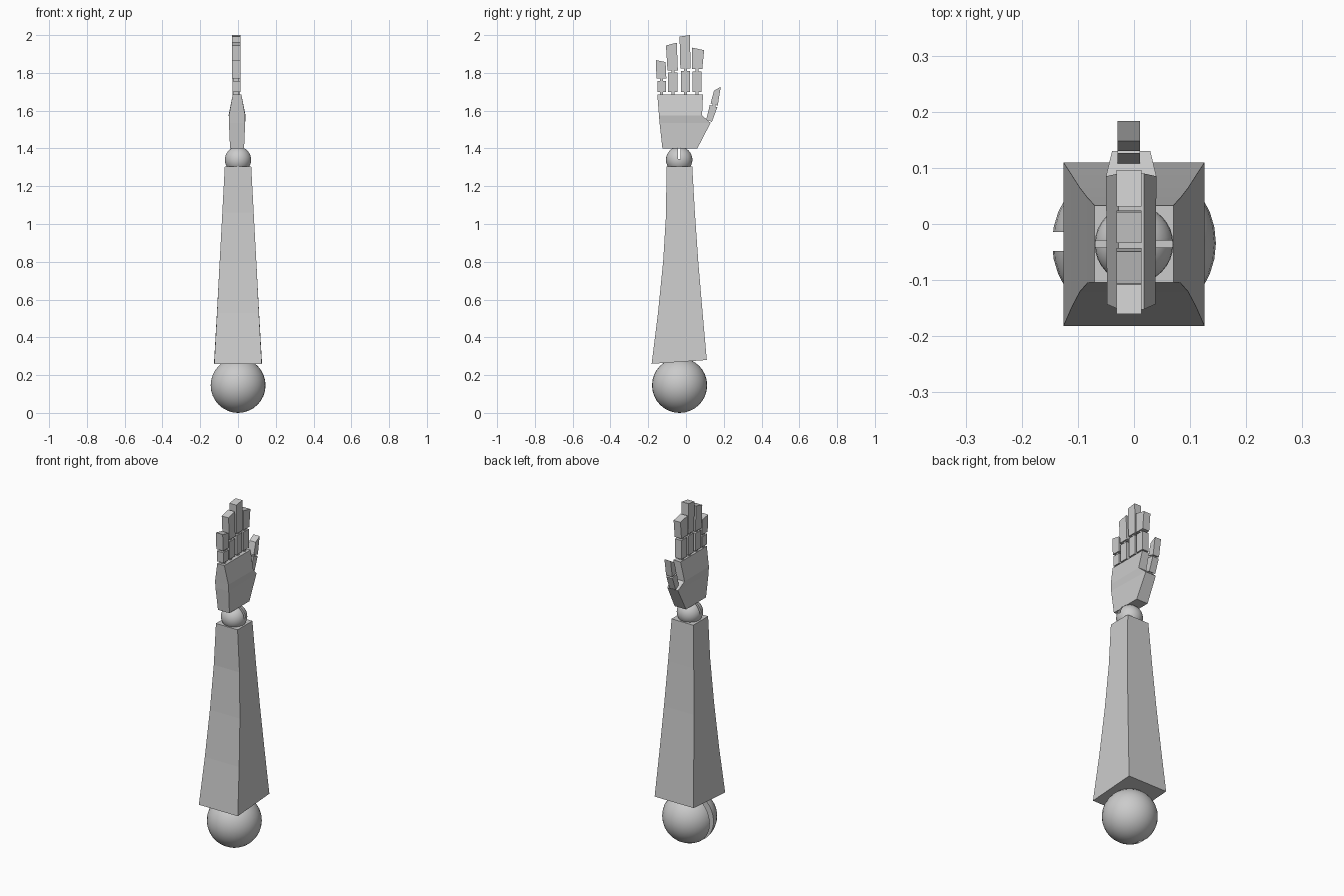
import bpy, bmesh
from mathutils import Vector

if "Cube" in bpy.data.objects:
    bpy.data.objects.remove(bpy.data.objects["Cube"])

FX = -0.009   # finger mid-plane


def mesh_object(name, bm):
    bmesh.ops.recalc_face_normals(bm, faces=bm.faces)
    me = bpy.data.meshes.new(name)
    bm.to_mesh(me)
    bm.free()
    ob = bpy.data.objects.new(name, me)
    bpy.context.collection.objects.link(ob)
    return ob


def loft(name, rings):
    """Skin a list of equal-length rings and cap both ends."""
    bm = bmesh.new()
    vs = [[bm.verts.new(p) for p in r] for r in rings]
    n = len(rings[0])
    for a, b in zip(vs, vs[1:]):
        for i in range(n):
            j = (i + 1) % n
            bm.faces.new((a[i], a[j], b[j], b[i]))
    bm.faces.new(vs[0])
    bm.faces.new(vs[-1])
    return mesh_object(name, bm)


def slab(name, outline, half, x=FX):
    """Extrude a (y, z) outline along x."""
    return loft(name, [[(x + s * half, y, z) for y, z in outline] for s in (-1, 1)])


def ball(name, radius, centre, slot_min, slot_max):
    """Joint ball with a string slot cut out."""
    bpy.ops.mesh.primitive_uv_sphere_add(segments=32, ring_count=16, radius=radius, location=centre)
    ob = bpy.context.object
    ob.name = name
    lo, hi = Vector(slot_min), Vector(slot_max)
    bpy.ops.mesh.primitive_cube_add(size=1, location=(lo + hi) / 2)
    cutter = bpy.context.object
    cutter.scale = hi - lo
    mod = ob.modifiers.new("slot", "BOOLEAN")
    mod.operation, mod.solver, mod.object = "DIFFERENCE", "EXACT", cutter
    bpy.context.view_layer.objects.active = ob
    bpy.context.view_layer.update()
    bpy.ops.object.modifier_apply(modifier=mod.name)
    bpy.data.objects.remove(cutter)
    bpy.ops.object.select_all(action="DESELECT")
    ob.select_set(True)
    bpy.ops.object.shade_smooth_by_angle()


# elbow and wrist balls
ball("elbow_ball", 0.146, (0, -0.034, 0.146), (-0.2, -0.048, -0.1), (-0.05, -0.014, 0.4))
ball("wrist_ball", 0.07, (0, -0.036, 1.34), (-0.1, -0.042, 1.345), (0.1, -0.029, 1.5))

# forearm: y back, z back, y front, z front, half width
forearm = [(-0.182, 0.26, 0.11, 0.28, 0.126), (-0.148, 0.53, 0.087, 0.54, 0.111),
           (-0.121, 0.80, 0.065, 0.80, 0.097), (-0.105, 1.06, 0.047, 1.06, 0.083),
           (-0.104, 1.305, 0.033, 1.305, 0.07)]
loft("forearm", [[(-h, a, za), (h, a, za), (h, b, zb), (-h, b, zb)]
                 for a, za, b, zb, h in forearm])

# palm: z, y little-finger side, y thumb side, half thickness at each
palm = [(1.40, -0.125, 0.06, 0.037, 0.037), (1.535, -0.14, 0.13, 0.043, 0.034),
        (1.575, -0.143, 0.085, 0.043, 0.045), (1.685, -0.152, 0.09, 0.023, 0.023)]
loft("palm", [[(-0.005 - a, y0, z), (-0.005 + a, y0, z), (-0.005 + b, y1, z), (-0.005 - b, y1, z)]
              for z, y0, y1, a, b in palm])


def hinge(name, y, z):
    """Narrow tongue bridging two finger segments."""
    slab(name, [(y - 0.008, z - 0.014), (y + 0.008, z - 0.014),
                (y + 0.008, z + 0.016), (y - 0.008, z + 0.016)], 0.015)


# fingers: name, lower segment y range, joint z, tip corners left and right
fingers = [("little", -0.152, -0.107, 1.765, (-0.16, 1.868), (-0.108, 1.857)),
           ("ring", -0.094, -0.046, 1.808, (-0.106, 1.945), (-0.049, 1.96)),
           ("middle", -0.026, 0.021, 1.818, (-0.034, 1.992), (0.021, 2.0)),
           ("index", 0.035, 0.083, 1.815, (0.031, 1.934), (0.096, 1.92))]
for name, y0, y1, zj, tl, tr in fingers:
    mid = (y0 + y1) / 2
    slab(name + "_finger_lower", [(y0, 1.698), (y1, 1.698), (y1, zj - 0.007), (y0, zj - 0.007)], 0.021)
    slab(name + "_finger_tip", [(y0 - 0.004, zj + 0.005), (y1 + 0.003, zj + 0.005), tr, tl], 0.022)
    hinge(name + "_knuckle", mid, 1.691)
    hinge(name + "_middle_joint", mid, zj)

# thumb
slab("thumb_lower", [(0.108, 1.557), (0.137, 1.54), (0.166, 1.618), (0.126, 1.63)], 0.02)
slab("thumb_tip", [(0.13, 1.638), (0.168, 1.627), (0.184, 1.727), (0.148, 1.705)], 0.02)
slab("thumb_base_joint", [(0.102, 1.545), (0.116, 1.535), (0.13, 1.565), (0.118, 1.572)], 0.015)
hinge("thumb_joint", 0.147, 1.63)
